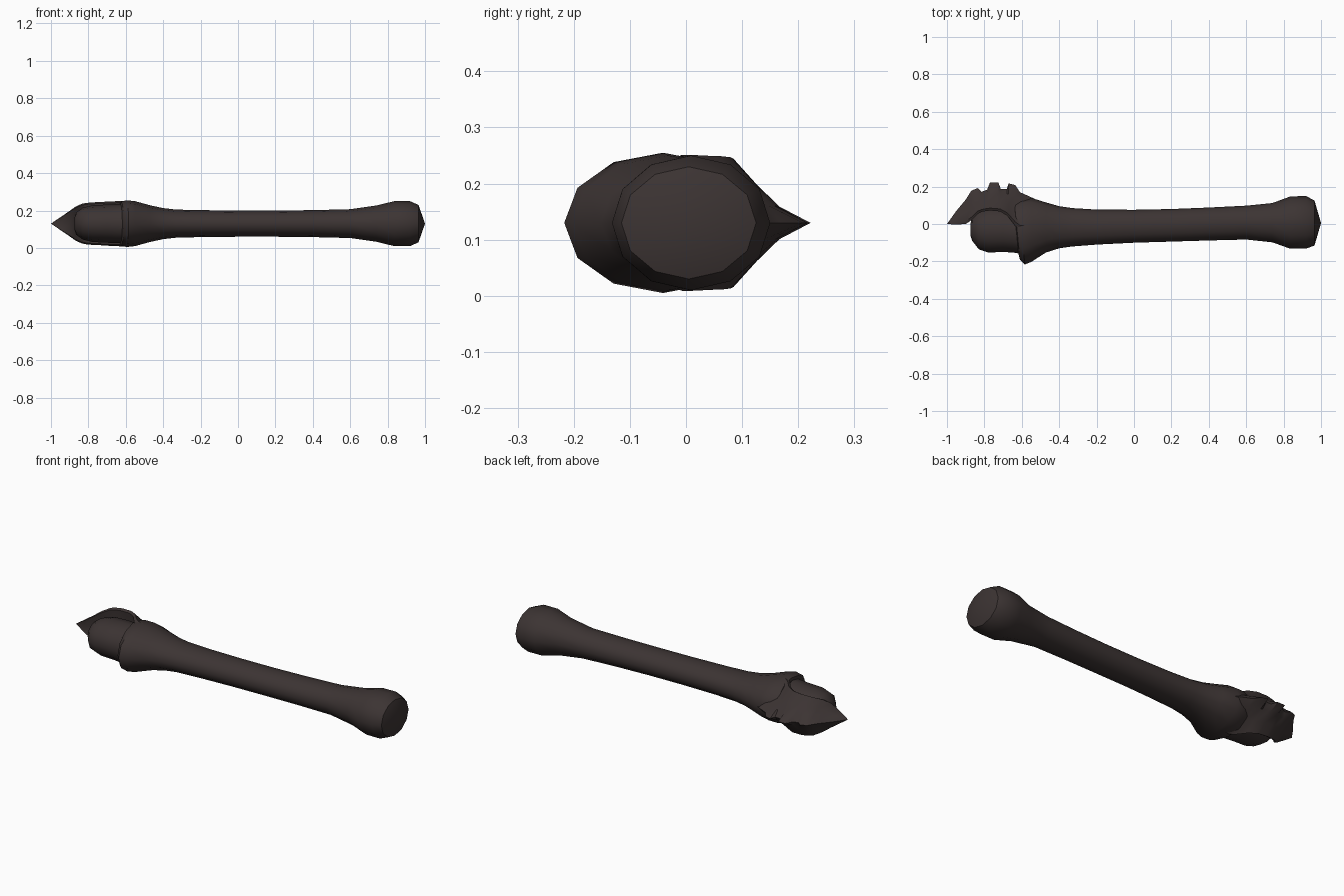
import bpy, math

if "Cube" in bpy.data.objects:
    bpy.data.objects.remove(bpy.data.objects["Cube"])

# one dark brown colour for everything
mat = bpy.data.materials.new("dark brown")
mat.diffuse_color = (0.045, 0.034, 0.033, 1)
mat.use_nodes = True
mat.node_tree.nodes["Principled BSDF"].inputs["Base Color"].default_value = mat.diffuse_color
ZC = 0.13


def loft(name, sections, angle):
    """Skin a list of equal-sized closed sections and close both ends."""
    n = len(sections[0])
    verts = [p for s in sections for p in s]
    faces = []
    for i in range(len(sections) - 1):
        for j in range(n):
            k = (j + 1) % n
            faces.append((i * n + j, i * n + k, (i + 1) * n + k, (i + 1) * n + j))
    for base, flip in ((0, True), (len(verts) - n, False)):
        ring = sections[0] if flip else sections[-1]
        c = tuple(sum(p[a] for p in ring) / n for a in range(3))
        if name == "shaft" and not flip:
            c = (1.0, c[1], c[2])          # shallow pointed pommel end
        verts.append(c)
        ci = len(verts) - 1
        for j in range(n):
            a, b = base + j, base + (j + 1) % n
            faces.append((ci, b, a) if flip else (ci, a, b))
    me = bpy.data.meshes.new(name)
    me.from_pydata(verts, [], faces)
    me.materials.append(mat)
    ob = bpy.data.objects.new(name, me)
    bpy.context.collection.objects.link(ob)
    bpy.ops.object.select_all(action='DESELECT')
    ob.select_set(True)
    bpy.context.view_layer.objects.active = ob
    bpy.ops.object.mode_set(mode='EDIT')
    bpy.ops.mesh.select_all(action='SELECT')
    bpy.ops.mesh.remove_doubles(threshold=0.0005)
    bpy.ops.mesh.normals_make_consistent(inside=False)
    bpy.ops.object.mode_set(mode='OBJECT')
    bpy.ops.object.shade_smooth_by_angle(angle=math.radians(angle))
    return ob


def oval(x, y0, y1, h, lean=0.0, n=12):
    """Oval ring across x, leaning so the front side sits further right."""
    cy, ry = (y0 + y1) / 2, (y1 - y0) / 2
    out = []
    for i in range(n):
        a = 2 * math.pi * i / n
        c = math.cos(a)
        out.append((x - lean * c, cy + ry * c, ZC + h * math.sin(a)))
    return out


# shaft with collar on the left and knob on the right: x, y min, y max, half height, lean
rings = [(-0.635, -0.13, 0.08, 0.09, 0.01), (-0.625, -0.19, 0.12, 0.118, 0.015),
         (-0.595, -0.217, 0.135, 0.125, 0.01), (-0.55, -0.203, 0.14, 0.12, 0),
         (-0.47, -0.152, 0.115, 0.098, 0), (-0.40, -0.13, 0.095, 0.083, 0),
         (-0.33, -0.12, 0.085, 0.075, 0), (-0.2, -0.11, 0.077, 0.072, 0),
         (0.0, -0.10, 0.076, 0.07, 0), (0.2, -0.094, 0.08, 0.07, 0),
         (0.4, -0.088, 0.088, 0.072, 0), (0.6, -0.083, 0.098, 0.077, 0),
         (0.74, -0.098, 0.112, 0.097, 0), (0.835, -0.132, 0.147, 0.12, 0),
         (0.92, -0.132, 0.15, 0.12, 0), (0.965, -0.115, 0.125, 0.1, 0)]
loft("shaft", [oval(*r) for r in rings], 40)

# rounded lobe in front of the blade
lobe = [(-0.875, -0.06, 0.0, 0.03), (-0.865, -0.09, 0.04, 0.06),
        (-0.83, -0.135, 0.07, 0.085), (-0.78, -0.152, 0.09, 0.098),
        (-0.70, -0.150, 0.09, 0.102), (-0.65, -0.152, 0.08, 0.104),
        (-0.60, -0.16, 0.08, 0.104)]
loft("lobe", [oval(*r) for r in lobe], 50)


def wedge(x, rim, base, edge, h):
    """Blade section: thick rim at the front, thin edge at the back."""
    mid = rim + 0.5 * (base - rim)
    half = [(rim, 0.93 * h), (rim + 0.12 * (base - rim), h),
            (mid, 0.6 * h), (base - 0.12 * (base - rim), 0.25 * h)]
    pts = [(rim + 0.1 * (base - rim), 0)] + half + [(edge, 0)]
    pts += [(y, -z) for y, z in reversed(half)]
    return [(x, y, ZC + z) for y, z in pts]


# toothed blade with beak tip: x, rim y, base y, edge y, half thickness
blade = [(-1.0, 0.0, 0.0, 0.0, 0.0), (-0.95, -0.003, 0.065, 0.07, 0.034),
         (-0.90, 0.0, 0.12, 0.13, 0.068), (-0.87, 0.02, 0.15, 0.178, 0.09),
         (-0.835, 0.055, 0.17, 0.192, 0.106), (-0.815, 0.065, 0.17, 0.172, 0.11),
         (-0.785, 0.07, 0.178, 0.184, 0.113), (-0.77, 0.072, 0.18, 0.222, 0.114),
         (-0.725, 0.068, 0.18, 0.222, 0.116), (-0.712, 0.065, 0.18, 0.187, 0.117),
         (-0.68, 0.045, 0.178, 0.187, 0.119), (-0.67, 0.035, 0.175, 0.217, 0.119),
         (-0.635, -0.01, 0.17, 0.208, 0.121), (-0.61, -0.03, 0.16, 0.17, 0.121),
         (-0.56, -0.03, 0.14, 0.148, 0.116), (-0.48, -0.02, 0.10, 0.11, 0.08)]
loft("blade", [wedge(*b) for b in blade], 40)
